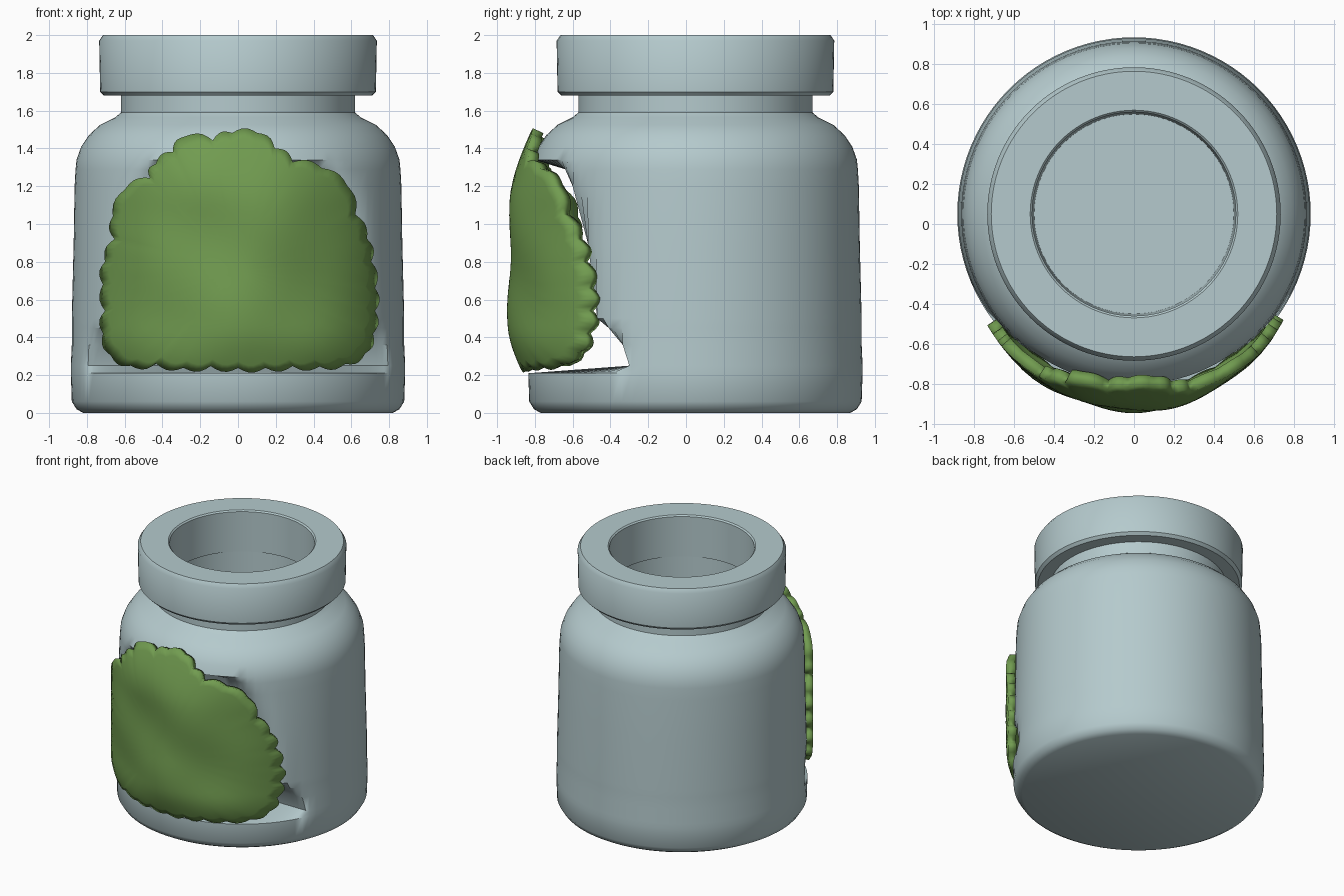
import bpy, bmesh, math

if "Cube" in bpy.data.objects:
    bpy.data.objects.remove(bpy.data.objects["Cube"], do_unlink=True)


def material(name, rgb):
    m = bpy.data.materials.new(name)
    m.use_nodes = True
    m.diffuse_color = (*rgb, 1)
    bsdf = m.node_tree.nodes["Principled BSDF"]
    bsdf.inputs["Base Color"].default_value = (*rgb, 1)
    bsdf.inputs["Roughness"].default_value = 0.7
    return m


def finish(name, bm, mat, angle):
    bmesh.ops.remove_doubles(bm, verts=bm.verts, dist=0.0005)
    bmesh.ops.recalc_face_normals(bm, faces=bm.faces)
    mesh = bpy.data.meshes.new(name)
    bm.to_mesh(mesh)
    bm.free()
    mesh.materials.append(mat)
    mesh.shade_smooth()
    mesh.set_sharp_from_angle(angle=math.radians(angle))
    ob = bpy.data.objects.new(name, mesh)
    bpy.context.scene.collection.objects.link(ob)
    return ob


def bridge(bm, a, b):
    n = len(a)
    for i in range(n):
        bm.faces.new((a[i], a[(i + 1) % n], b[(i + 1) % n], b[i]))


CENTRE_Y = 0.05


def lathe(name, profile, mat, closed=False, sides=96):
    """Spin (radius, z[, front limit]) points; the limit flattens the front."""
    bm = bmesh.new()
    rings = []
    for r, z, *limit in profile:
        ring = []
        for i in range(sides):
            a = math.tau * i / sides
            y = CENTRE_Y + r * math.sin(a)
            if limit:
                y = max(y, limit[0])
            ring.append(bm.verts.new((r * math.cos(a), y, z)))
        rings.append(ring)
    for a, b in zip(rings, rings[1:]):
        bridge(bm, a, b)
    if closed:
        bridge(bm, rings[-1], rings[0])
    else:
        bm.faces.new(rings[0])
        bm.faces.new(rings[-1])
    return finish(name, bm, mat, 35)


glass = material("pale blue grey", (0.46, 0.59, 0.61))
green = material("leaf green", (0.165, 0.33, 0.08))

# Jar body with a recessed front, a neck and an open cavity
lathe("jar_body", [
    (0.82, 0), (0.855, 0.02), (0.88, 0.06), (0.885, 0.21),
    (0.885, 0.25, -0.30), (0.88, 0.36, -0.335), (0.88, 0.45, -0.41),
    (0.88, 0.50, -0.47), (0.87, 0.9, -0.52), (0.865, 1.2, -0.60),
    (0.86, 1.29, -0.64), (0.855, 1.34), (0.83, 1.41), (0.79, 1.47),
    (0.73, 1.525), (0.65, 1.565), (0.62, 1.59), (0.62, 1.72),
    (0.52, 1.72), (0.50, 0.55)], glass)

# Thick lid ring
lathe("lid_ring", [
    (0.51, 1.68), (0.71, 1.68), (0.73, 1.70), (0.735, 1.97),
    (0.715, 2.0), (0.52, 2.0), (0.51, 1.99)], glass, closed=True)

# Leafy clump: scalloped outline, one bump between each pair of points
outline = [(0.0, 0.25), (0.14, 0.25), (0.28, 0.26), (0.42, 0.26), (0.55, 0.27),
           (0.65, 0.32), (0.69, 0.42), (0.70, 0.54), (0.70, 0.66), (0.68, 0.8),
           (0.66, 0.92), (0.60, 1.05), (0.56, 1.2), (0.43, 1.29), (0.28, 1.32),
           (0.19, 1.39), (0.10, 1.47), (-0.03, 1.47), (-0.13, 1.43),
           (-0.27, 1.45), (-0.33, 1.37), (-0.42, 1.31), (-0.45, 1.24),
           (-0.58, 1.18), (-0.64, 1.04), (-0.63, 0.92), (-0.68, 0.8),
           (-0.69, 0.68), (-0.68, 0.54), (-0.69, 0.42), (-0.65, 0.31),
           (-0.55, 0.26), (-0.42, 0.27), (-0.28, 0.25), (-0.14, 0.26)]
MID_Z = 0.75


def leaf_depth(x, z, t):
    radius = 0.82
    y = -0.90 + radius - math.sqrt(radius * radius - x * x)
    y += 0.12 * max(0, (z - 1.1) / 0.4) ** 2
    y += 0.05 * max(0, (0.45 - z) / 0.2) ** 2
    lumps = math.sin(8 * x + 3 * z) * math.sin(7 * z - 2 * x + 1)
    return y + 0.018 * lumps * (1 - t ** 4)


def leaf_clump():
    rim = []
    for i, (x0, z0) in enumerate(outline):
        x1, z1 = outline[(i + 1) % len(outline)]
        length = math.hypot(x1 - x0, z1 - z0)
        nx, nz = (z1 - z0) / length, (x0 - x1) / length
        for k in range(5):
            u = k / 5
            bump = 0.025 * math.sin(math.pi * u)
            rim.append((x0 + (x1 - x0) * u + nx * bump,
                        z0 + (z1 - z0) * u + nz * bump))
    bm = bmesh.new()
    rings = []
    steps = 14
    for s in range(1, steps + 1):
        t = s / steps
        ring = []
        for x, z in rim:
            px, pz = x * t, MID_Z + (z - MID_Z) * t
            ring.append(bm.verts.new((px, leaf_depth(px, pz, t), pz)))
        rings.append(ring)
    for a, b in zip(rings, rings[1:]):
        bridge(bm, a, b)
    bm.faces.new(rings[0])
    ob = finish("leaf_clump", bm, green, 50)
    shell = ob.modifiers.new("thickness", "SOLIDIFY")
    shell.thickness = 0.06
    shell.offset = 0


leaf_clump()
